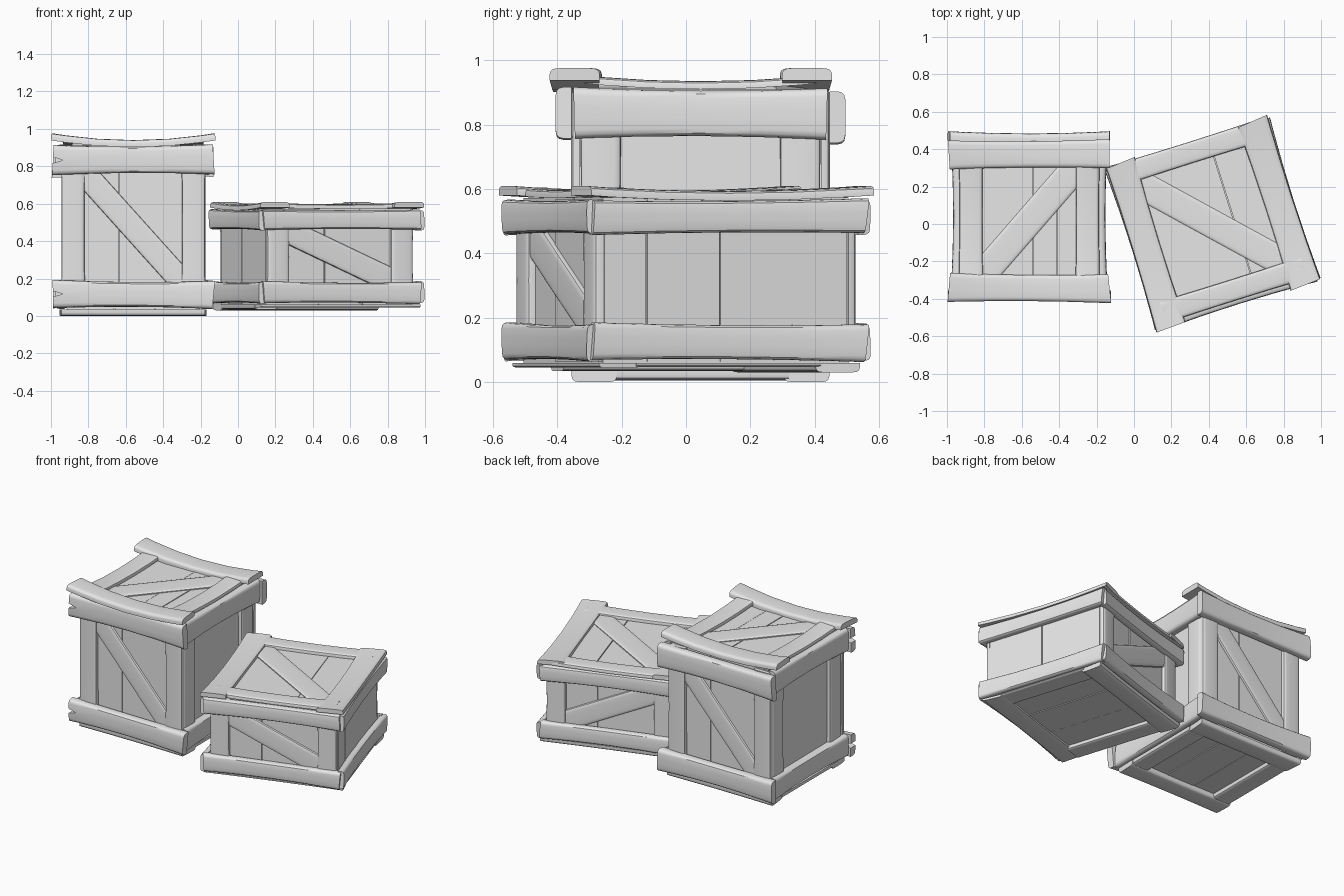
import bpy, bmesh, math, random
from mathutils import Matrix, Vector

if "Cube" in bpy.data.objects:
    bpy.data.objects.remove(bpy.data.objects["Cube"])

random.seed(4)
WOOD = bpy.data.materials.new("grey_wood")
WOOD.diffuse_color = (0.8, 0.8, 0.8, 1)
WOOD.use_nodes = True
WOOD.node_tree.nodes["Principled BSDF"].inputs["Base Color"].default_value = WOOD.diffuse_color

# Board cross-section: (position across the width, share of full thickness)
SECTION = [(-.5, .5), (-.48, .76), (-.43, .92), (-.34, .98), (-.1, 1), (0, 1),
           (.1, 1), (.34, .98), (.43, .92), (.48, .76), (.5, .5)]
STATIONS = [-1, -.84, -.45, 0, .45, .84, 1]


def finish(name, bm, angle=35):
    bmesh.ops.recalc_face_normals(bm, faces=bm.faces)
    mesh = bpy.data.meshes.new(name)
    bm.to_mesh(mesh)
    bm.free()
    mesh.materials.append(WOOD)
    ob = bpy.data.objects.new(name, mesh)
    bpy.context.collection.objects.link(ob)
    bpy.ops.object.select_all(action='DESELECT')
    ob.select_set(True)
    bpy.context.view_layer.objects.active = ob
    bpy.ops.object.shade_smooth_by_angle(angle=math.radians(angle))
    return ob


def board(name, face, pos, length, width, thick, base=0.0, turn=0.0,
          waist=0.0, lift=0.0, notch=0, skew=0.0):
    """Round-edged board, narrower in the middle, ends lifted, optional split end."""
    place = face @ Matrix.Translation((pos[0], pos[1], base)) @ Matrix.Rotation(turn, 4, 'Z')
    bm = bmesh.new()
    ends = [random.uniform(-skew, skew) for _ in range(2)]
    rows = []
    for t in STATIONS:
        front, back = [], []
        w = width * (1 - waist * (1 - t * t))
        for f, h in SECTION:
            u = t * length / 2
            if abs(t) == 1:
                u += ends[t > 0] * f * 2
                if f == 0 and notch == t:
                    u -= t * 0.055
            n = lift * t * t
            front.append(bm.verts.new(place @ Vector((u, f * w, n + h * thick))))
            back.append(bm.verts.new(place @ Vector((u, f * w, n))))
        rows.append((front, back))
    last = len(SECTION) - 1
    for (fa, ba), (fb, bb) in zip(rows, rows[1:]):
        for i in range(last):
            bm.faces.new((fa[i], fb[i], fb[i + 1], fa[i + 1]))
            bm.faces.new((ba[i], ba[i + 1], bb[i + 1], bb[i]))
        for i in (0, last):
            bm.faces.new((fa[i], ba[i], bb[i], fb[i]))
    for front, back in (rows[0], rows[-1]):
        for i in range(last):
            bm.faces.new((front[i], front[i + 1], back[i + 1], back[i]))
    return finish(name, bm)


def box(name, place, size):
    bm = bmesh.new()
    bmesh.ops.create_cube(bm, size=1, matrix=place @ Matrix.Diagonal((*size, 1)))
    return finish(name, bm)


def face_frame(crate, n, u, centre):
    """Matrix whose x runs along the face, y up the face and z outward."""
    n, u = Vector(n), Vector(u)
    m = Matrix((u, n.cross(u), n)).transposed().to_4x4()
    m.translation = Vector(centre)
    return crate @ m


def planks(name, face, size, splits):
    """Row of thin planks with narrow gaps, split at shares of the width."""
    cuts = [0, *splits, 1]
    for k, (a, b) in enumerate(zip(cuts, cuts[1:])):
        w = (b - a) * size[0] - 0.004
        x = ((a + b) / 2 - .5) * size[0]
        box(f"{name}_{k}", face @ Matrix.Translation((x, 0, -.008 + .002 * (k % 2))),
            (w, size[1], .016))


def crate(name, centre, angle, half, z0, z1, low, high, trim, splits, lid_long, lid_short,
          diag, side_posts, base_thick):
    """low/high: heights of trim; trim: front length, side length, thickness, offset, waist."""
    hx, hy = half
    base = Matrix.Translation((centre[0], centre[1], 0)) @ Matrix.Rotation(angle, 4, 'Z')
    zc, height = (z0 + z1) / 2, z1 - z0
    box(name + "_core", base @ Matrix.Translation((0, 0, zc)),
        (2 * hx - .03, 2 * hy - .03, height - .03))
    sides = [("front", (0, -1, 0), (1, 0, 0), (0, -hy, zc), hx),
             ("right", (1, 0, 0), (0, 1, 0), (hx, 0, zc), hy),
             ("back", (0, 1, 0), (-1, 0, 0), (0, hy, zc), hx),
             ("left", (-1, 0, 0), (0, -1, 0), (-hx, 0, zc), hy)]
    front_len, side_len, thick, offset, waist = trim
    for k, (side, n, u, c, h) in enumerate(sides):
        f = face_frame(base, n, u, c)
        tag = f"{name}_{side}"
        ends = k % 2 == 0
        planks(tag + "_plank", f, (2 * h - .006, height - .01), splits[0 if ends else 1])
        # corner posts
        if ends or side_posts:
            out = h + (.03 if ends and side_posts else .0)
            for s in (-1, 1):
                board(f"{tag}_post_{'right' if s > 0 else 'left'}", f, (s * (out - .065), 0),
                      height - .02, .13, .028, turn=math.pi / 2, waist=.06)
        # horizontal trim
        for label, (a, b) in (("lower", low), ("upper", high)):
            drop = .014 if side == "back" and label == "upper" and side_posts else 0
            board(f"{tag}_{label}_trim", f, (0, (a + b) / 2 - zc - drop),
                  front_len if ends else side_len, b - a, thick, waist=waist,
                  base=offset if ends else 0, lift=.012,
                  notch=-1 if side == "front" and side_posts else 0, skew=.008,
                  turn=random.uniform(-.008, .008))
        # diagonal brace
        if ends:
            run, rise = 2 * h - .16, (high[0] - low[1]) * 1.09
            board(tag + "_brace", f, (0, (high[0] + low[1]) / 2 - zc), math.hypot(run, rise),
                  .13, .018, turn=diag[k // 2] * math.atan2(rise, run))

    # lid
    lid = face_frame(base, (0, 0, 1), (1, 0, 0), (0, 0, z1))
    planks(name + "_lid_plank", lid, (2 * hx, 2 * hy), splits[2])
    along, length, outer, widths, board_thick, lift, mid = lid_long
    across = math.pi / 2 - along
    ho = hy if along == 0 else hx
    run, rise = 2 * hx - .17, (2 * hy - .17) * 1.08
    board(name + "_lid_brace", lid, (0, mid), math.hypot(run, rise), .15, .014,
          turn=diag[2] * math.atan2(rise, run))

    def place(q, turn):
        return (0, q) if turn == 0 else (q, 0)
    for k, s in enumerate((-1, 1)):
        d = s * (outer[k] - widths[k] / 2)
        board(f"{name}_lid_long_{'ab'[k]}", lid, place(d, along), length, widths[k],
              board_thick, base=-.008, turn=along + s * .008, waist=.1, lift=lift, skew=.01)
        board(f"{name}_lid_short_{'ab'[k]}", lid, place(lid_short[k], across), 2 * ho - .03,
              lid_short[2], .025, turn=across, waist=.06, lift=lift * .5)

    # underside
    under = face_frame(base, (0, 0, -1), (1, 0, 0), (0, 0, z0))
    planks(name + "_base_plank", under, (2 * hx, 2 * hy), (.36, .66))
    for k, s in enumerate((-1, 1)):
        board(f"{name}_base_long_{'ab'[k]}", under, (0, s * (hy - .045)), 2 * hx + .06, .14,
              base_thick[k], skew=.008, waist=.08)
        board(f"{name}_base_short_{'ab'[k]}", under, (s * (hx - .035), 0), 2 * hy - .2, .13,
              base_thick[k] * .85, turn=math.pi / 2)


# tall crate, square to the axes
crate("tall_crate", (-.56, .045), 0, (.357, .375), .035, .91, (.04, .19), (.755, .915),
      (.86, .785, .05, .014, .12), ((.39,), (), (.53, .71)),
      (0, .86, (.465, .405), (.155, .155), .038, .036, -.03), (-.312, .312, .13),
      (-1, -1, 1), True, (.035, .035))
# low crate, turned to one side
crate("low_crate", (.42, 0), math.radians(17.5), (.412, .4), .06, .572,
      (.066, .183), (.46, .568), (.88, .89, .04, .01, .1), ((.4,), (.175, .475), (.64,)),
      (math.pi / 2, .92, (.457, .457), (.165, .17), .03, .016, 0), (-.37, .4, .12),
      (-1, 1, -1), False, (.03, .015))
